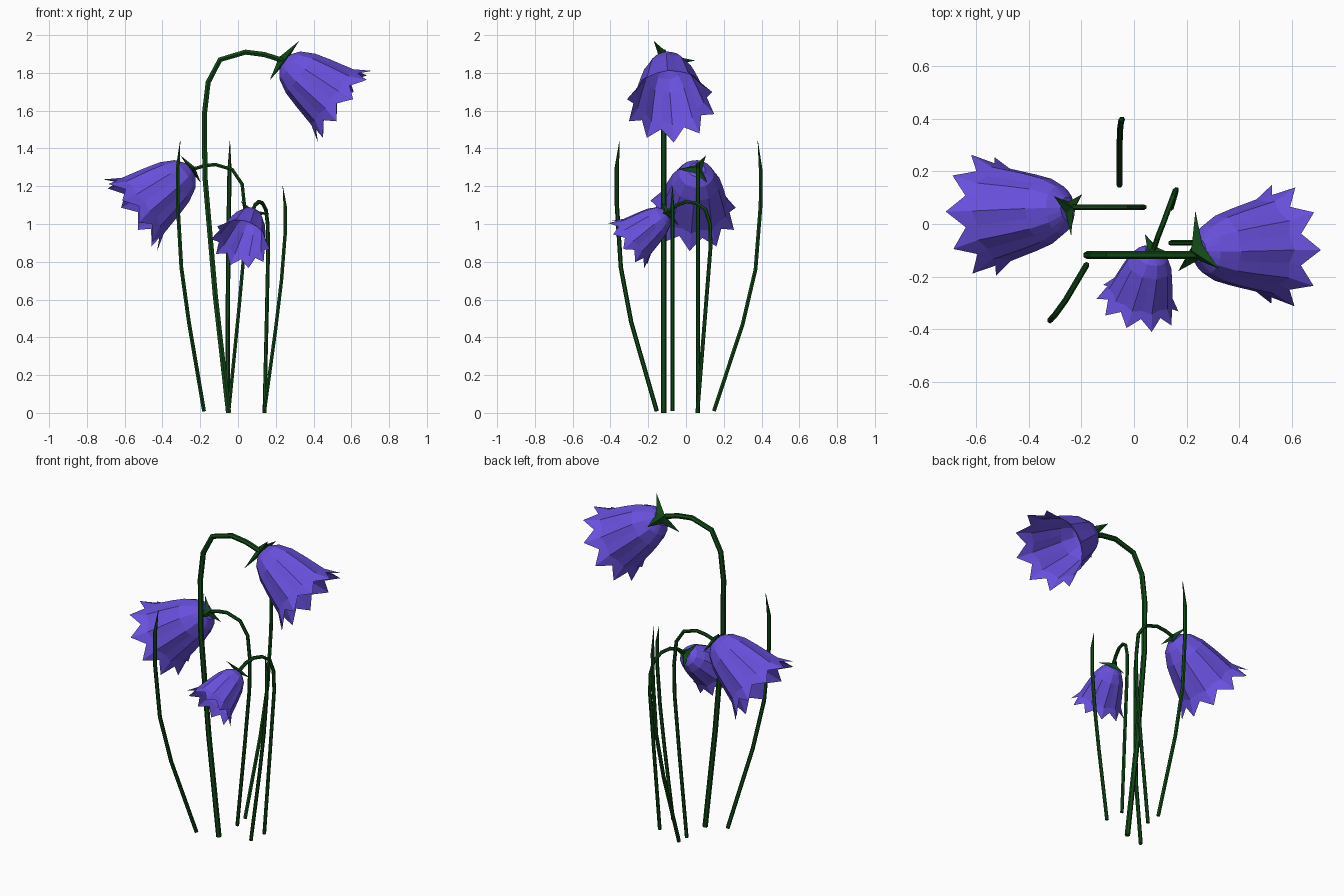
import bpy, bmesh
from math import sin, cos, pi, radians
from mathutils import Vector

if "Cube" in bpy.data.objects:
    bpy.data.objects.remove(bpy.data.objects["Cube"])

def material(name, rgb):
    m = bpy.data.materials.new(name)
    m.diffuse_color = (*rgb, 1)
    m.use_nodes = True
    m.node_tree.nodes["Principled BSDF"].inputs["Base Color"].default_value = m.diffuse_color
    return m

PURPLE = material("violet", (0.14, 0.08, 0.72))
GREEN = material("dark_green", (0.006, 0.065, 0.008))

def tube(name, pts, radius, taper=None):
    """Six-sided tube along a path; taper gives per-point radius factors."""
    cu = bpy.data.curves.new(name, 'CURVE')
    cu.dimensions = '3D'
    cu.bevel_depth = radius
    cu.bevel_resolution = 1
    cu.use_fill_caps = True
    sp = cu.splines.new('POLY')
    sp.points.add(len(pts) - 1)
    for i, p in enumerate(pts):
        sp.points[i].co = (*p, 1)
        sp.points[i].radius = taper[i] if taper else 1
    ob = bpy.data.objects.new(name, cu)
    bpy.context.collection.objects.link(ob)
    cu.materials.append(GREEN)
    bpy.ops.object.select_all(action='DESELECT')
    ob.select_set(True)
    bpy.context.view_layer.objects.active = ob
    bpy.ops.object.convert(target='MESH')
    for poly in ob.data.polygons:
        poly.use_smooth = False

def mesh_object(name, bm, mat):
    bmesh.ops.recalc_face_normals(bm, faces=bm.faces)
    me = bpy.data.meshes.new(name)
    bm.to_mesh(me)
    bm.free()
    me.materials.append(mat)
    bpy.context.collection.objects.link(bpy.data.objects.new(name, me))

# bell profile: (distance, radius) on the petal ridges and in the folds between
RIDGE = [(-.036, .045), (0, .092), (.07, .13), (.15, .153), (.28, .185), (.365, .238)]
FOLD = [(-.036, .045), (0, .09), (.07, .122), (.15, .143), (.27, .172), (.31, .195)]

def flower(name, centre, axis, scale, sepal):
    c, d = Vector(centre), Vector(axis).normalized()
    u = (Vector((0, 0, 1)) - d * d.z).normalized()
    v = u.cross(d)

    def at(t, r, a):
        return c + d * t + (u * cos(a) + v * sin(a)) * r

    # open bell with ten pointed teeth
    bm = bmesh.new()
    n = 20
    rings = []
    for k in range(len(RIDGE)):
        ring = []
        for i in range(n):
            t, r = (FOLD if i % 2 else RIDGE)[k]
            ring.append(bm.verts.new(at(t * scale, r * scale, 2 * pi * i / n - radians(6))))
        rings.append(ring)
    for a, b in zip(rings, rings[1:]):
        for i in range(n):
            j = (i + 1) % n
            bm.faces.new((a[i], a[j], b[j], b[i]))
    bm.faces.new(rings[0])
    mesh_object(name + "_bell", bm, PURPLE)

    # three-pointed calyx
    bm = bmesh.new()
    t0 = -.042 * scale
    front = bm.verts.new(at(t0 + .1 * sepal, 0, 0))
    back = bm.verts.new(at(t0 - .2 * sepal, 0, 0))
    star = []
    for i in range(6):
        r = .25 * sepal if i % 2 else sepal
        star.append(bm.verts.new(at(t0, r, radians(-30 + 60 * i))))
    for i in range(6):
        j = (i + 1) % 6
        bm.faces.new((front, star[i], star[j]))
        bm.faces.new((back, star[j], star[i]))
    mesh_object(name + "_calyx", bm, GREEN)

# flower heads
flower("tall_flower", (.275, -.098, 1.84), (.80, .045, -.60), 1, .15)
flower("left_flower", (-.28, .055, 1.265), (-.80, -.06, -.60), 1, .105)
flower("small_flower", (.067, -.12, 1.04), (-.22, -.77, -.60), .67, .095)

# hooked stems
tube("tall_stem", [(x, -.118, z) for x, z in (
    (-.05, 0), (-.12, .62), (-.175, 1.25), (-.178, 1.58), (-.158, 1.75),
    (-.095, 1.87), (.04, 1.91), (.14, 1.897), (.25, 1.862))], .0155)
tube("left_stem", [(x, .064, z) for x, z in (
    (-.05, 0), (0, .5), (.034, .87), (.038, 1.06), (.022, 1.21),
    (-.03, 1.288), (-.12, 1.315), (-.18, 1.308), (-.255, 1.285))], .0105)
tube("small_stem", [(.14, .06, 0), (.152, .1, .5), (.16, .13, .88), (.157, .127, 1.0),
                    (.148, .103, 1.075), (.13, .055, 1.11), (.11, 0, 1.118),
                    (.09, -.05, 1.1), (.075, -.095, 1.065)], .0105)

# slender leaves, tapering at the tip
TAPER = [1, 1, 1, 1, 1, .08]
tube("left_leaf", [(-.18, -.155, .01), (-.26, -.29, .48), (-.30, -.345, .77),
                   (-.319, -.366, 1.1), (-.319, -.366, 1.3), (-.306, -.352, 1.44)], .0115, TAPER)
tube("back_leaf", [(-.055, .148, .01), (-.055, .3, .47), (-.052, .368, .76),
                   (-.048, .395, 1.1), (-.045, .396, 1.28), (-.043, .38, 1.44)], .0115, TAPER)
tube("right_leaf", [(.14, -.072, .01), (.2, -.072, .45), (.23, -.072, .7),
                    (.249, -.072, .94), (.25, -.072, 1.09), (.237, -.072, 1.2)], .0105, TAPER)
